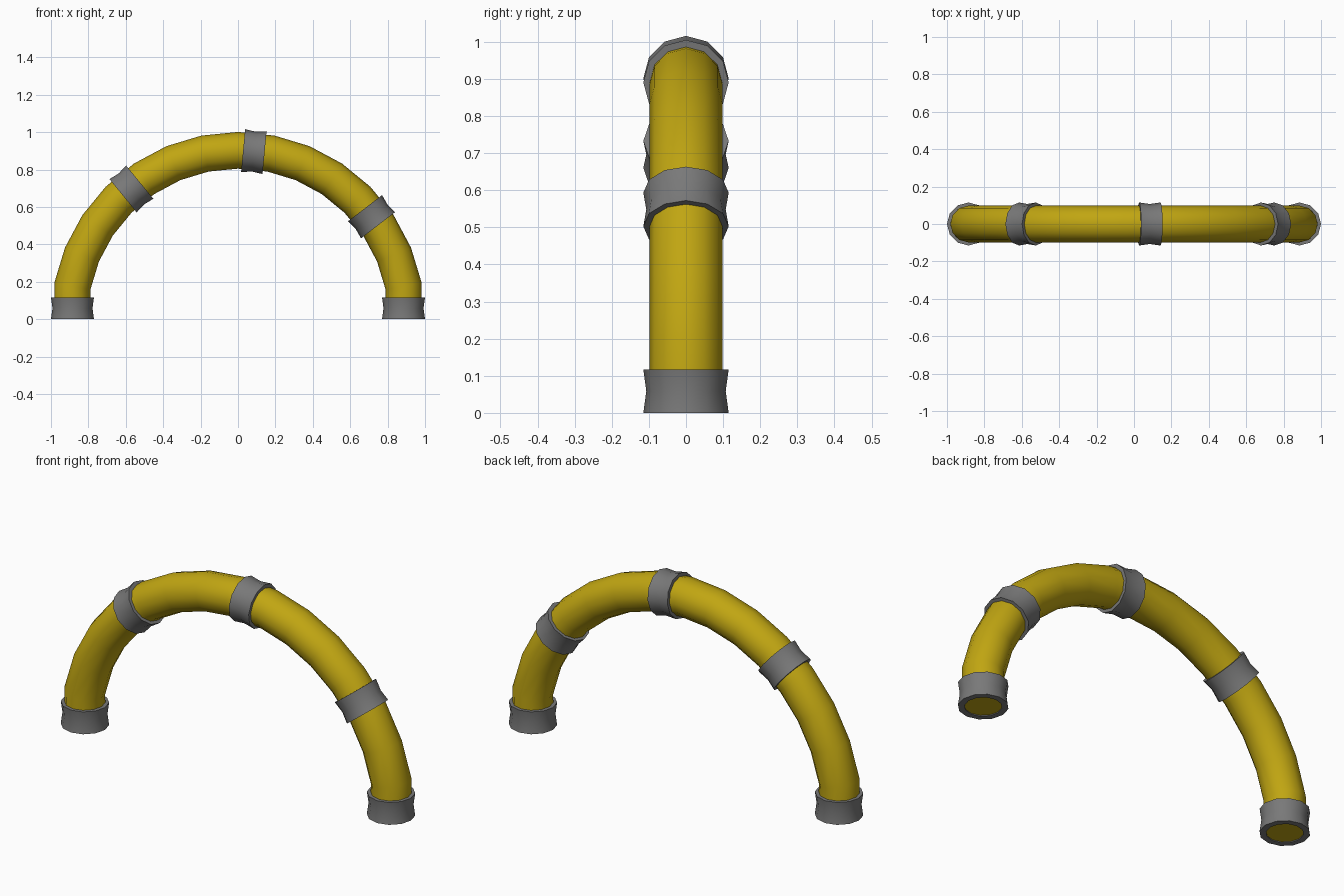
import bpy, bmesh
from math import pi, sin, cos, radians
from mathutils import Vector, Matrix

cube = bpy.data.objects.get("Cube")
if cube:
    bpy.data.objects.remove(cube, do_unlink=True)

SIDES = 12
ARCH_R = 0.903
TUBE_R = 0.098
FOOT_X = 0.885


def material(name, color):
    mat = bpy.data.materials.new(name)
    mat.use_nodes = True
    mat.diffuse_color = (*color, 1)
    mat.node_tree.nodes["Principled BSDF"].inputs["Base Color"].default_value = (*color, 1)
    return mat


yellow = material("mustard yellow", (0.53, 0.38, 0.006))
grey = material("mid grey", (0.19, 0.19, 0.19))


def add_ring(bm, center, radial, radius):
    """Ring of vertices spanned by the radial direction and the y axis."""
    side = Vector((0, 1, 0))
    return [bm.verts.new(center + radius * (cos(a) * radial + sin(a) * side))
            for a in (2 * pi * i / SIDES for i in range(SIDES))]


def bridge(bm, a, b):
    for i in range(SIDES):
        j = (i + 1) % SIDES
        bm.faces.new((a[i], a[j], b[j], b[i]))


def finish(bm, name, mat):
    bmesh.ops.recalc_face_normals(bm, faces=bm.faces)
    mesh = bpy.data.meshes.new(name)
    bm.to_mesh(mesh)
    bm.free()
    mesh.materials.append(mat)
    obj = bpy.data.objects.new(name, mesh)
    bpy.context.collection.objects.link(obj)
    bpy.ops.object.select_all(action='DESELECT')
    obj.select_set(True)
    bpy.context.view_layer.objects.active = obj
    bpy.ops.object.shade_smooth_by_angle(angle=radians(40))
    return obj


# Arched tube: sixteen straight segments, capped at both feet
bm = bmesh.new()
rings = []
for k in range(17):
    a = pi * k / 16
    radial = Vector((cos(a), 0, sin(a)))
    center = radial * ARCH_R
    if k in (0, 16):
        center = Vector((FOOT_X * cos(a), 0, 0.004))
        radial = Vector((cos(a), 0, 0))
    rings.append(add_ring(bm, center, radial, TUBE_R))
for a, b in zip(rings, rings[1:]):
    bridge(bm, a, b)
bm.faces.new(rings[0])
bm.faces.new(rings[-1])
finish(bm, "arched_tube", yellow)


# Collars: short sleeves with flared rims and a narrower waist
def collar(name, center, angle, length=0.115):
    radial = Vector((cos(angle), 0, sin(angle)))
    axis = Vector((-sin(angle), 0, cos(angle)))
    profile = [(0.115, -0.5), (0.107, 0), (0.115, 0.5), (0.085, 0.5), (0.085, -0.5)]
    bm = bmesh.new()
    loops = [add_ring(bm, center + axis * t * length, radial, r) for r, t in profile]
    for i, loop in enumerate(loops):
        bridge(bm, loop, loops[(i + 1) % len(loops)])
    finish(bm, name, grey)


for side, x in (("left", FOOT_X), ("right", -FOOT_X)):
    collar(side + "_foot_collar", Vector((x, 0, 0.0585)), 0, 0.117)

for name, deg in (("left_collar", 37.5), ("top_collar", 84.6), ("right_collar", 129.3)):
    a = radians(deg)
    collar(name, Vector((cos(a), 0, sin(a))) * 0.9, a)
